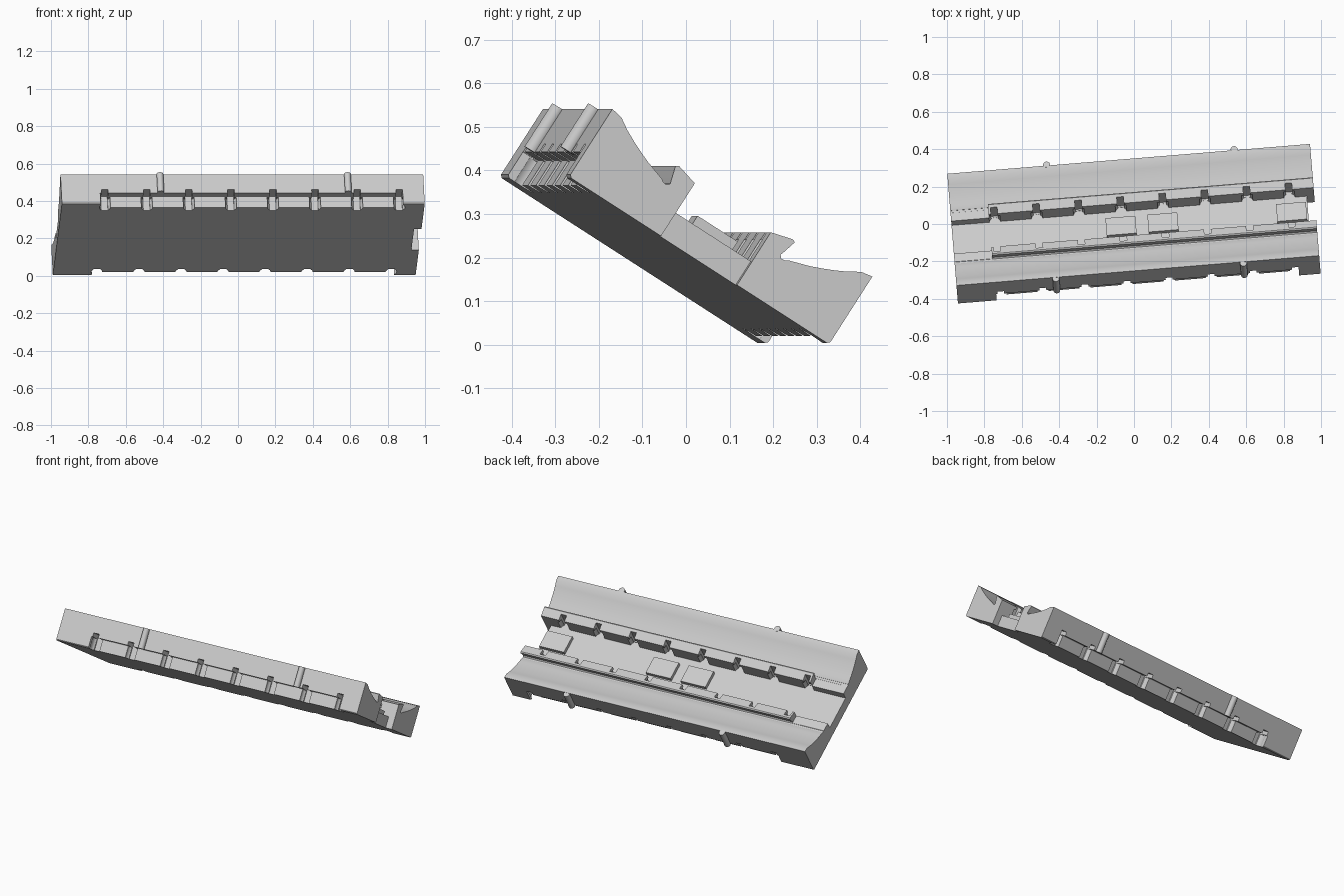
import bpy, bmesh, math
from mathutils import Matrix

default = bpy.data.objects.get("Cube")
if default:
    bpy.data.objects.remove(default, do_unlink=True)

HALF_LEN = 0.973
HALF_WID = 0.356
FLOOR_TOP = 0.065
NOTCHES = [-0.74 + 0.2257 * i for i in range(8)]

# Local frame: x along the bar, y across it, z up from its underside
POSE = (Matrix.Rotation(math.radians(4.7), 4, "Z")
        @ Matrix.Translation((0, -0.05, 0.193))
        @ Matrix.Rotation(math.radians(-32.7), 4, "X"))

grey = bpy.data.materials.new("plain grey")
grey.use_nodes = True
colour = (0.6, 0.6, 0.6, 1)
grey.diffuse_color = colour
grey.node_tree.nodes["Principled BSDF"].inputs["Base Color"].default_value = colour


def add_box(bm, x, y, z):
    size = Matrix.Diagonal((x[1] - x[0], y[1] - y[0], z[1] - z[0], 1))
    centre = Matrix.Translation([sum(r) / 2 for r in (x, y, z)])
    bmesh.ops.create_cube(bm, size=1, matrix=centre @ size)


def add_cylinder(bm, x, y, z, radius):
    bmesh.ops.create_cone(bm, cap_ends=True, segments=24, radius1=radius, radius2=radius,
                          depth=z[1] - z[0], matrix=Matrix.Translation((x, y, sum(z) / 2)))


def add_prism(bm, profile, x0, x1):
    face = bm.faces.new([bm.verts.new((x0, y, z)) for y, z in profile])
    moved = bmesh.ops.extrude_face_region(bm, geom=[face])["geom"]
    bmesh.ops.translate(bm, vec=(x1 - x0, 0, 0),
                        verts=[g for g in moved if isinstance(g, bmesh.types.BMVert)])
    bmesh.ops.recalc_face_normals(bm, faces=bm.faces)


def make_object(name, bm):
    mesh = bpy.data.meshes.new(name)
    bm.to_mesh(mesh)
    bm.free()
    mesh.materials.append(grey)
    obj = bpy.data.objects.new(name, mesh)
    bpy.context.collection.objects.link(obj)
    obj.matrix_world = POSE
    return obj


def bake(obj):
    bpy.context.view_layer.update()
    graph = bpy.context.evaluated_depsgraph_get()
    mesh = bpy.data.meshes.new_from_object(obj.evaluated_get(graph))
    obj.modifiers.clear()
    obj.data = mesh


def smooth(obj):
    bpy.ops.object.select_all(action="DESELECT")
    obj.select_set(True)
    bpy.context.view_layer.objects.active = obj
    bpy.ops.object.shade_smooth_by_angle(angle=math.radians(25))


# Rail: outer wall, hollow sloping top, undercut groove and inner ridge
rail_profile = [
    (0.006, 0), (0, 0.006), (0, 0.185), (0.028, 0.180), (0.055, 0.163), (0.083, 0.149),
    (0.11, 0.137), (0.135, 0.127), (0.16, 0.119), (0.182, 0.112), (0.190, 0.107),
    (0.199, 0.106), (0.205, 0.113), (0.202, 0.122), (0.193, 0.154), (0.200, 0.158),
    (0.252, 0.144), (0.252, 0),
]
bm = bmesh.new()
add_prism(bm, [(a - HALF_WID, b) for a, b in rail_profile], -HALF_LEN, HALF_LEN)
rails = make_object("side_rails", bm)

# Cutter: outer recess, ridge step at one end, notches on both walls
outer = -HALF_WID
inner = 0.252 - HALF_WID
bm = bmesh.new()
add_box(bm, (-0.765, 0.855), (outer - 0.05, outer + 0.036), (-0.05, 0.068))
add_box(bm, (-1.1, -0.77), (outer + 0.187, inner + 0.05), (0.1075, 0.3))
for x in NOTCHES:
    add_cylinder(bm, x, outer + 0.037, (-0.04, 0.066), 0.03)
    add_box(bm, (x - 0.018, x + 0.018), (outer - 0.04, outer + 0.068), (-0.03, 0.09))
    add_box(bm, (x - 0.018, x + 0.018), (inner - 0.036, inner + 0.04), (FLOOR_TOP, 0.25))
    add_cylinder(bm, x, inner + 0.003, (FLOOR_TOP - 0.001, 0.125), 0.03)
cutter = make_object("notch_cutter", bm)
cutter.hide_render = True

cut = rails.modifiers.new("notches", "BOOLEAN")
cut.operation = "DIFFERENCE"
cut.solver = "EXACT"
cut.use_self = True
cut.object = cutter
mirror = rails.modifiers.new("other_side", "MIRROR")
mirror.use_axis = (False, True, False)
mirror.use_mirror_merge = False
bake(rails)
bpy.data.objects.remove(cutter, do_unlink=True)
smooth(rails)

# Floor between the rails, set back at one end
bm = bmesh.new()
add_box(bm, (-HALF_LEN, HALF_LEN - 0.04), (inner, -inner), (0, FLOOR_TOP))
make_object("floor_plate", bm)

# Raised pads on the floor
for i, x in enumerate((-0.15, 0.075, 0.765)):
    bm = bmesh.new()
    add_box(bm, (x, x + 0.16), (-0.055, 0.055), (FLOOR_TOP - 0.002, 0.087))
    make_object(f"floor_pad_{i + 1}", bm)

# Round pegs on the outer walls
for side, label in ((-1, "front"), (1, "back")):
    for i, x in enumerate((-0.44, 0.566)):
        bm = bmesh.new()
        add_cylinder(bm, x, side * (HALF_WID + 0.008), (0.066, 0.184), 0.018)
        smooth(make_object(f"{label}_peg_{i + 1}", bm))
